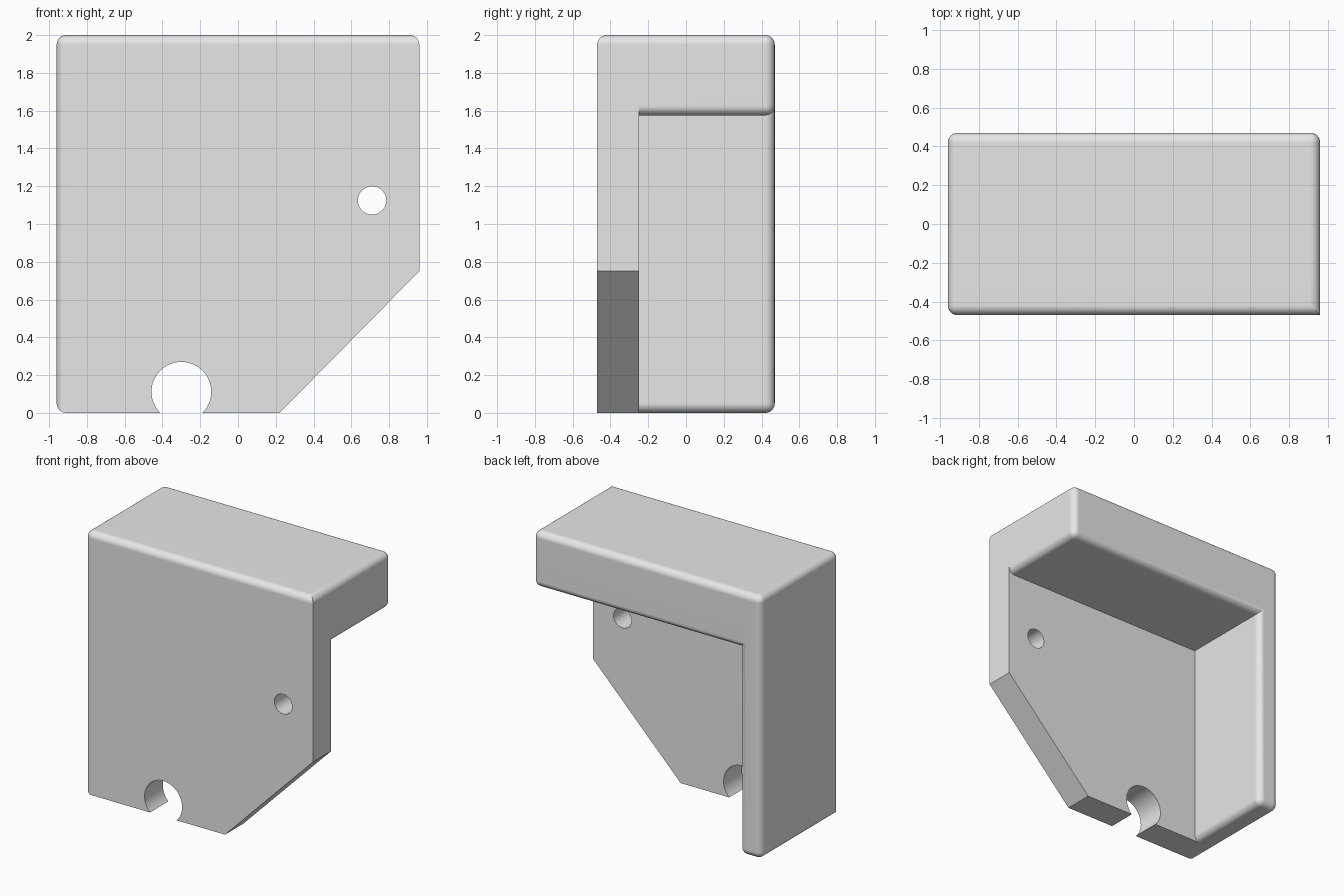
import bpy
import bmesh
import math

cube = bpy.data.objects.get("Cube")
if cube:
    bpy.data.objects.remove(cube, do_unlink=True)

LEFT, RIGHT, TOP = -0.96, 0.96, 2.0       # outer limits in x and z
FRONT, SEAM, BACK = -0.47, -0.25, 0.47    # plate front, plate back, rim back
INNER_X, INNER_Z = -0.78, 1.575           # inside faces of the rim
RADIUS = 0.05

grey = bpy.data.materials.new("light grey")
grey.use_nodes = True
grey.diffuse_color = (0.8, 0.8, 0.8, 1)
grey.node_tree.nodes["Principled BSDF"].inputs["Base Color"].default_value = (0.8, 0.8, 0.8, 1)


def near(a, b):
    return abs(a - b) < 1e-4


def prism(name, profile, y0, y1, rounded, open_front=False):
    """Extrude an x-z profile along y and round the edges picked by a rule."""
    bm = bmesh.new()
    cap = bm.faces.new([bm.verts.new((x, y0, z)) for x, z in profile])
    new = bmesh.ops.extrude_face_region(bm, geom=[cap], use_keep_orig=True)["geom"]
    for v in new:
        if isinstance(v, bmesh.types.BMVert):
            v.co.y = y1
    bmesh.ops.recalc_face_normals(bm, faces=bm.faces)
    edges = [e for e in bm.edges if rounded(e.verts[0].co, e.verts[1].co)]
    bmesh.ops.bevel(bm, geom=edges, offset=RADIUS, offset_type='OFFSET',
                    segments=6, profile=0.5, affect='EDGES')
    if open_front:
        hidden = [f for f in bm.faces if all(near(v.co.y, y0) for v in f.verts)]
        bmesh.ops.delete(bm, geom=hidden, context='FACES_ONLY')
    mesh = bpy.data.meshes.new(name)
    bm.to_mesh(mesh)
    bm.free()
    mesh.materials.append(grey)
    obj = bpy.data.objects.new(name, mesh)
    bpy.context.collection.objects.link(obj)
    return obj


def activate(obj):
    bpy.ops.object.select_all(action='DESELECT')
    obj.select_set(True)
    bpy.context.view_layer.objects.active = obj


def drill(obj, x, z, radius):
    """Cut a round hole through the plate along y."""
    bpy.ops.mesh.primitive_cylinder_add(vertices=64, radius=radius, depth=1,
                                        location=(x, (FRONT + SEAM) / 2, z),
                                        rotation=(math.pi / 2, 0, 0))
    cutter = bpy.context.object
    cutter.hide_render = True
    cutter.data.materials.append(grey)
    mod = obj.modifiers.new("hole", 'BOOLEAN')
    mod.operation, mod.solver, mod.object = 'DIFFERENCE', 'EXACT', cutter
    activate(obj)
    bpy.ops.object.modifier_apply(modifier=mod.name)
    bpy.data.objects.remove(cutter, do_unlink=True)


def finish(obj):
    activate(obj)
    bpy.ops.object.shade_smooth_by_angle(angle=math.radians(30))
    mod = obj.modifiers.new("flat faces", 'WEIGHTED_NORMAL')
    mod.keep_sharp = True


# Front plate with a clipped lower corner
def plate_edges(a, b):
    if not near(a.y, b.y):
        return near(a.x, LEFT) or near(a.z, TOP)
    on_rim = (near(a.x, LEFT) and near(b.x, LEFT)) or (near(a.z, TOP) and near(b.z, TOP))
    return on_rim and near(a.y, FRONT)


plate = prism("front_plate",
              [(LEFT, 0), (0.22, 0), (RIGHT, 0.75), (RIGHT, TOP), (LEFT, TOP)],
              FRONT, SEAM, plate_edges)
drill(plate, 0.71, 1.125, 0.075)    # screw hole
drill(plate, -0.30, 0.112, 0.158)   # open notch at the lower edge
finish(plate)


# L-shaped rim: thick top and thin side wall behind the plate
def rim_edges(a, b):
    if near(a.y, b.y):
        return near(a.y, BACK)
    return not (near(a.x, INNER_X) and near(a.z, INNER_Z))


rim = prism("top_and_side_rim",
            [(LEFT, 0), (INNER_X, 0), (INNER_X, INNER_Z),
             (RIGHT, INNER_Z), (RIGHT, TOP), (LEFT, TOP)],
            SEAM, BACK, rim_edges, open_front=True)
finish(rim)
